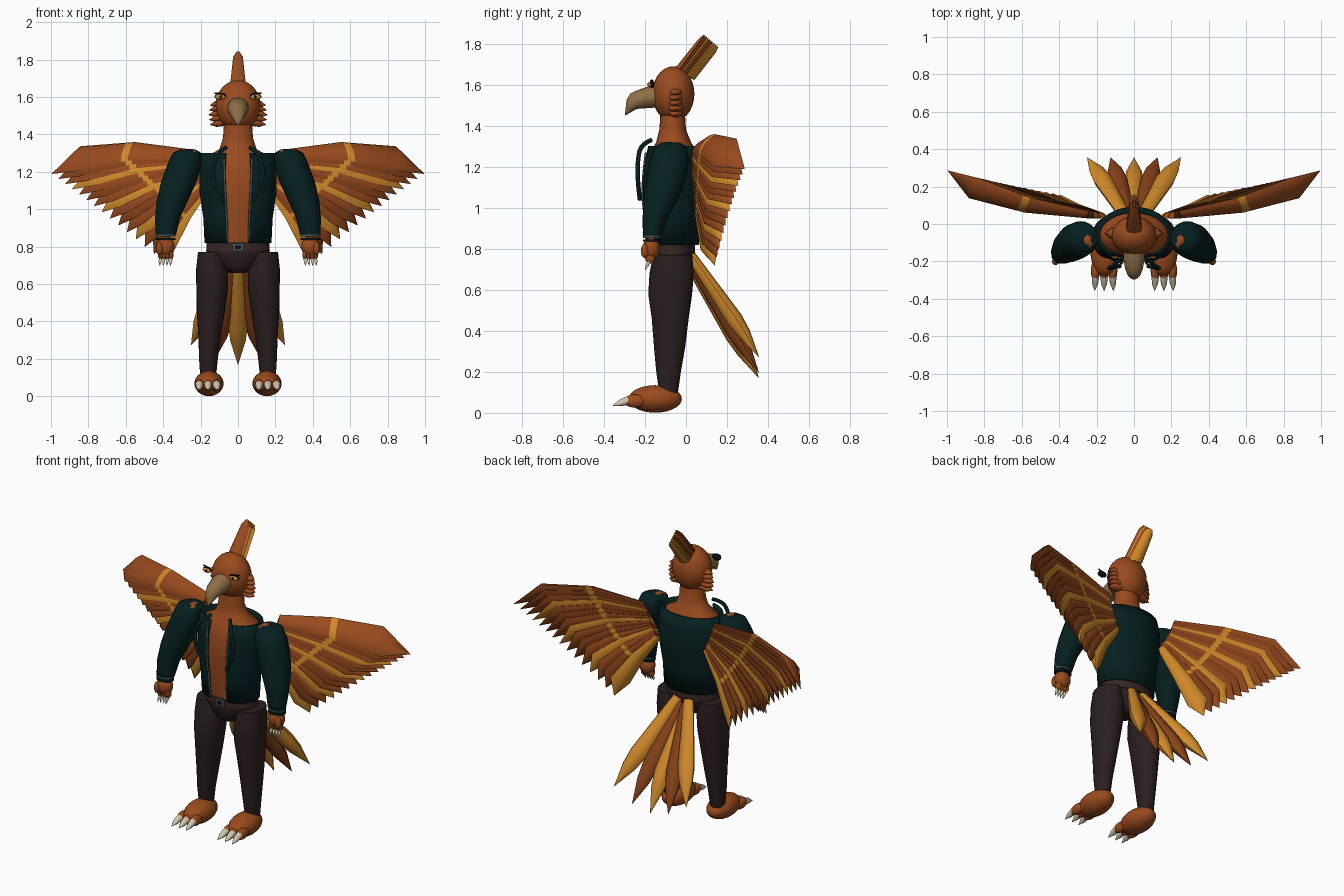
import bpy, bmesh, math
from mathutils import Vector as V, Matrix

if "Cube" in bpy.data.objects:
    bpy.data.objects.remove(bpy.data.objects["Cube"])


def material(name, *rgb):
    m = bpy.data.materials.new(name)
    m.use_nodes = True
    m.diffuse_color = (*rgb, 1)
    m.node_tree.nodes["Principled BSDF"].inputs["Base Color"].default_value = (*rgb, 1)
    return m


ORANGE = material("burnt_orange", .32, .07, .013)
BROWN = material("rust_brown", .25, .056, .01)
GOLD = material("gold", .64, .255, .024)
GREEN = material("dark_green_cloth", .002, .014, .014)
TROUSER = material("dark_brown_cloth", .024, .013, .014)
LEATHER = material("belt_leather", .04, .02, .016)
TAN = material("beak_tan", .28, .165, .065)
CREAM = material("claw_cream", .66, .58, .43)
GREY = material("metal_grey", .06, .09, .1)
BLACK = material("black", .004, .004, .005)
X, Y, Z = V((1, 0, 0)), V((0, 1, 0)), V((0, 0, 1))


def finish(name, bm, mat, smooth=True):
    bmesh.ops.recalc_face_normals(bm, faces=bm.faces)
    me = bpy.data.meshes.new(name)
    bm.to_mesh(me)
    bm.free()
    me.materials.append(mat)
    ob = bpy.data.objects.new(name, me)
    bpy.context.collection.objects.link(ob)
    if smooth:
        bpy.ops.object.select_all(action='DESELECT')
        ob.select_set(True)
        bpy.context.view_layer.objects.active = ob
        bpy.ops.object.shade_smooth_by_angle(angle=math.radians(50))
    return ob


def loft(name, rings, mat, n=24, gap=0):
    """Skin elliptical rings (centre, half axis, half axis); gap leaves an open front."""
    bm = bmesh.new()
    loops = []
    for c, u, v in rings:
        angles = [math.tau * k / n - math.pi / 2 for k in range(n)]
        loops.append([bm.verts.new(V(c) + u * math.cos(a) + v * math.sin(a)) for a in angles])
    for a, b in zip(loops, loops[1:]):
        for k in range(gap, n - gap):
            j = (k + 1) % n
            bm.faces.new((a[k], a[j], b[j], b[k]))
    if not gap:
        bm.faces.new(loops[0])
        bm.faces.new(loops[-1])
    return finish(name, bm, mat)


def column(name, rows, mat, side=1, **kw):
    """Upright loft from rows of x, y, z, x radius, y radius."""
    return loft(name, [((side * x, y, z), X * a, Y * b) for x, y, z, a, b in rows], mat, **kw)


def ball(name, loc, size, mat):
    bm = bmesh.new()
    bmesh.ops.create_uvsphere(bm, u_segments=24, v_segments=14, radius=1,
                              matrix=Matrix.LocRotScale(V(loc), None, V(size)))
    return finish(name, bm, mat)


def box(name, loc, size, mat):
    bm = bmesh.new()
    bmesh.ops.create_cube(bm, size=1, matrix=Matrix.LocRotScale(V(loc), None, V(size)))
    return finish(name, bm, mat, False)


def tube(name, pts, r, mat):
    cu = bpy.data.curves.new(name, 'CURVE')
    cu.dimensions, cu.bevel_depth, cu.use_fill_caps = '3D', r, True
    sp = cu.splines.new('NURBS')
    sp.points.add(len(pts) - 1)
    for p, co in zip(sp.points, pts):
        p.co = (*co, 1)
    sp.order_u, sp.use_endpoint_u = 3, True
    cu.materials.append(mat)
    ob = bpy.data.objects.new(name, cu)
    bpy.context.collection.objects.link(ob)


# Feather outlines: position along the length, width, bow
WING = ((0, .35, 0), (.43, .73, 1), (.48, .76, 1), (.82, 1, 1), (1, .02, 0))
TAIL = ((0, .6, 0), (.6, 1, 1), (.75, .8, 1), (1, .02, 0))
TUFT = ((0, 1, 0), (.85, .62, 0), (1, .2, 0))
SPIKE = ((0, 1, 0), (.6, .85, 0), (1, .05, 0))


def feather(name, root, tip, wide, mat, profile, thick, bow=V(), n=8):
    root, tip = V(root), V(tip)
    normal = wide.cross(tip - root).normalized()
    rings = [(root.lerp(tip, t) + bow * b, wide * w, normal * thick * w) for t, w, b in profile]
    return loft(name, rings, mat, n=n)


def claw(name, root, tip, r):
    d = V(tip) - V(root)
    u = d.cross(X).normalized()
    loft(name, [(V(root) + d * t, X * r * k, u * r * k) for t, k in ((0, 1), (.5, .8), (1, .05))],
         CREAM, n=10)


# Head, neck and bare chest
ball("head", (0, -.062, 1.555), (.12, .103, .135), ORANGE)
column("chest_and_neck", [(0, -.07, .8, .155, .1), (0, -.07, .95, .16, .118),
                          (0, -.065, 1.1, .185, .132), (0, -.06, 1.22, .185, .13),
                          (0, -.06, 1.285, .165, .105), (0, -.06, 1.32, .1, .085),
                          (0, -.065, 1.38, .08, .065), (0, -.065, 1.46, .075, .06)], ORANGE)

# Hooked beak
loft("beak", [((0, y, z), X * a, Z * b) for y, z, a, b in (
    (-.13, 1.545, .058, .055), (-.19, 1.538, .056, .052), (-.24, 1.527, .047, .045),
    (-.272, 1.51, .035, .046), (-.29, 1.49, .02, .036), (-.297, 1.455, .003, .006))], TAN)

# Crest of stacked feathers
for i in range(8):
    f = i / 7
    feather("crest_feather", (0, -.04 + .065 * f, 1.665 - .03 * f),
            (0, .09 + .065 * f, 1.842 - .055 * f), X * (.042 - .004 * f),
            GOLD if i in (2, 5, 6, 7) else ORANGE, TUFT, .02)

# Jacket body with open front
jacket = column("jacket", [(0, -.07, .82, .172, .125), (0, -.07, .95, .178, .135),
                           (0, -.065, 1.1, .2, .15), (0, -.06, 1.22, .2, .145),
                           (0, -.06, 1.3, .188, .125)], GREEN, n=36, gap=2)
shell = jacket.modifiers.new("Thickness", 'SOLIDIFY')
shell.thickness, shell.offset = .014, 0

# Hips, belt and buckle
column("hips", [(0, -.065, .66, .045, .06), (0, -.065, .69, .1, .09),
                (0, -.065, .76, .165, .102), (0, -.065, .79, .165, .102)], TROUSER)
column("belt", [(0, -.065, .775, .17, .108), (0, -.065, .825, .168, .108)], LEATHER)
box("buckle", (0, -.176, .797), (.058, .012, .04), GREY)
box("buckle_centre", (0, -.181, .797), (.034, .008, .02), BLACK)

for s in (1, -1):
    side = "left" if s > 0 else "right"

    def at(x, y, z):
        return V((s * x, y, z))

    # Eyes and brows
    ball(side + "_eye_rim", at(.095, -.166, 1.602), (.03, .012, .018), BLACK)
    ball(side + "_eye", at(.095, -.175, 1.6), (.027, .01, .014), GOLD)
    ball(side + "_pupil", at(.092, -.184, 1.601), (.007, .004, .009), BLACK)
    tube(side + "_brow", [at(.065, -.17, 1.61), at(.09, -.176, 1.624), at(.125, -.162, 1.62)],
         .004, BLACK)

    # Cheek feathers
    for i in range(5):
        z = 1.452 + .026 * i
        feather(side + "_cheek_feather", at(.07, -.05, z + .014),
                at(.158 - .004 * abs(i - 2), -.05, z), Y * (.034 + .004 * (i % 2)),
                ORANGE, SPIKE, .021, n=12)

    # Lapel and zip
    tube(side + "_lapel", [at(.065, -.17, 1.33), at(.1, -.22, 1.31), at(.135, -.236, 1.23),
                           at(.13, -.236, 1.13), at(.075, -.225, 1.04)], .011, GREEN)
    tube(side + "_zip", [at(.075, -.195, 1.27), at(.07, -.218, 1.1), at(.06, -.2, .95),
                         at(.058, -.19, .83)], .006, GREY)

    # Sleeve, cuff and hand
    column(side + "_sleeve", [(.385, -.165, .865, .055, .045), (.378, -.15, .95, .066, .062),
                              (.35, -.12, 1.05, .084, .085), (.315, -.095, 1.15, .095, .098),
                              (.285, -.08, 1.24, .092, .095), (.272, -.075, 1.3, .078, .075),
                              (.27, -.075, 1.318, .045, .045)], GREEN, s)
    ball(side + "_shoulder", at(.248, -.085, 1.28), (.045, .06, .042), ORANGE)
    for i in range(3):
        z = .835 + .018 * i
        column(side + "_cuff", [(.388, -.167, z, .053, .043), (.388, -.167, z + .011, .054, .044)],
               GREY if i % 2 else GREEN, s)
    ball(side + "_palm", at(.388, -.17, .8), (.05, .042, .055), ORANGE)
    ball(side + "_thumb", at(.42, -.2, .79), (.018, .02, .035), ORANGE)
    for i in range(4):
        x = .358 + .019 * i
        ball(side + "_finger", at(x, -.175, .757), (.013, .024, .028), ORANGE)
        claw(side + "_finger_claw", at(x, -.18, .738), at(x + .004, -.2, .696), .009)

    # Leg and foot
    column(side + "_leg", [(.16, -.085, .1, .042, .046), (.158, -.085, .2, .05, .06),
                           (.152, -.08, .32, .06, .076), (.145, -.077, .46, .076, .09),
                           (.138, -.077, .58, .085, .107), (.138, -.07, .68, .086, .108),
                           (.148, -.065, .77, .066, .095)], TROUSER, s)
    ball(side + "_foot", at(.155, -.15, .068), (.078, .13, .067), ORANGE)
    for i in (-1, 0, 1):
        x = .16 + .046 * i
        ball(side + "_toe", at(x, -.25, .058), (.025, .055, .032), ORANGE)
        claw(side + "_toe_claw", at(x, -.28, .062), at(x + .004 * i, -.358, .035), .021)

    # Wing: overlapping feathers from outermost to innermost, with a gold band at mid length
    count = 15
    for i in range(count):
        f = i / (count - 1)
        bulge = .03 * math.sin(math.pi * f)
        root = at(.25, .05, 1.295).lerp(at(.16, .045, 1.12), f)
        tip = at(.995, .285, 1.19).lerp(at(.4, .14, .72), f) + at(bulge, 0, bulge)
        wide = at(.25, -.6, -.75).lerp(at(-.6, -.55, -.35), f).normalized() * (.09 - .03 * f)
        bow = at(0, -.05, .06).lerp(at(.02, -.01, .02), f)
        colour = GOLD if i % 4 == 3 or i == count - 1 else (BROWN if i % 2 else ORANGE)
        blade = feather(side + "_wing_feather", root, tip, wide, colour, WING, .03, bow)
        blade.data.materials.append(GOLD)
        for face in blade.data.polygons:
            face.material_index = int(face.index // 8 == 1)

# Tail fan
for i in range(-2, 3):
    feather("tail_feather", (.018 * i, .025, .715 + .025 * abs(i)),
            (.125 * i, .355, .17 + .026 * i * i), V((1, 0, .15 * i)) * .052,
            BROWN if i % 2 else GOLD, TAIL, .042, V((0, .01, -.01)))
